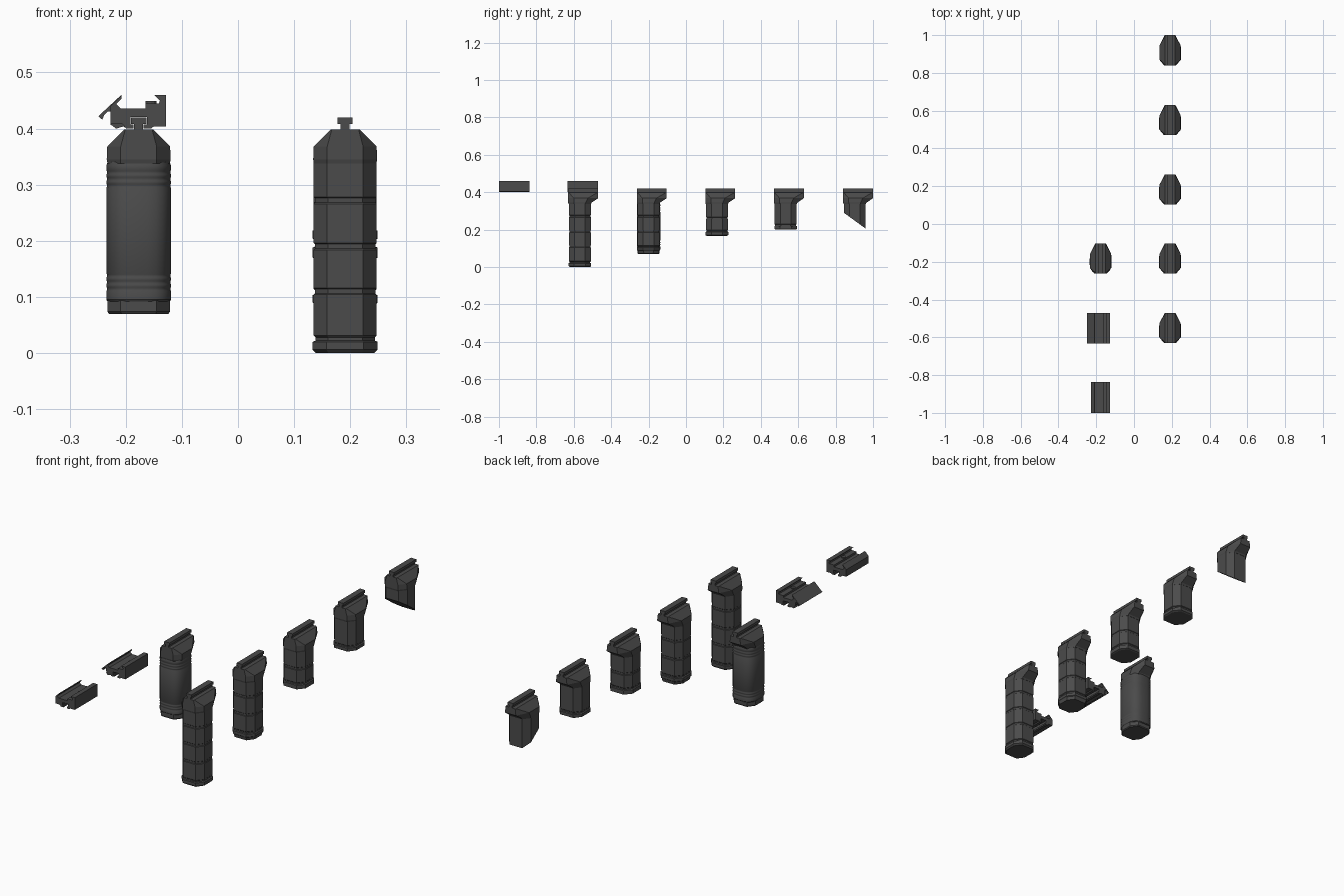
import bpy, bmesh, math

if "Cube" in bpy.data.objects:
    bpy.data.objects.remove(bpy.data.objects["Cube"])

dark = bpy.data.materials.new("dark_polymer")
dark.diffuse_color = (0.07, 0.07, 0.07, 1)
dark.use_nodes = True
dark.node_tree.nodes["Principled BSDF"].inputs["Base Color"].default_value = dark.diffuse_color


def finish(bm, name, loc=(0, 0, 0)):
    bmesh.ops.recalc_face_normals(bm, faces=bm.faces)
    me = bpy.data.meshes.new(name)
    bm.to_mesh(me)
    bm.free()
    me.materials.append(dark)
    ob = bpy.data.objects.new(name, me)
    ob.location = loc
    bpy.context.collection.objects.link(ob)
    return ob


def loft(name, rings, loc):
    bm = bmesh.new()
    loops = [[bm.verts.new(p) for p in r] for r in rings]
    n = len(loops[0])
    for a, b in zip(loops, loops[1:]):
        for i in range(n):
            j = (i + 1) % n
            bm.faces.new((a[i], a[j], b[j], b[i]))
    bm.faces.new(loops[0][::-1])
    bm.faces.new(loops[-1])
    return finish(bm, name, loc)


def extrude(name, prof, y0, y1):
    bm = bmesh.new()
    f = bm.faces.new([bm.verts.new((x, y0, z)) for x, z in prof])
    ext = bmesh.ops.extrude_face_region(bm, geom=[f])
    for v in ext["geom"]:
        if isinstance(v, bmesh.types.BMVert):
            v.co.y = y1
    return finish(bm, name)


def octagon(z, hx, y0, y1, fx, fc, bx, bc):
    """Plan outline: front flat fx wide with chamfer fc, back flat bx with chamfer bc."""
    half = [(fx, y0), (hx, y0 + fc), (hx, y1 - bc), (bx, y1)]
    return [(x, y, z) for x, y in half + [(-x, y) for x, y in half[::-1]]]


def body_ring(z, s=0.0):
    return octagon(z, 0.056 + s, -0.076 - s, 0.041 + s, 0.032 + s / 2, 0.03,
                   0.032 + s / 2, 0.03)


def head(name, x, y):
    # faceted head with a roof sloping up to the rail, overhanging at the back
    loft(name + "_head", [
        octagon(0.338, 0.0555, -0.078, 0.042, 0.032, 0.03, 0.032, 0.03),
        octagon(0.345, 0.057, -0.08, 0.046, 0.032, 0.03, 0.032, 0.032),
        octagon(0.368, 0.056, -0.08, 0.08, 0.032, 0.03, 0.028, 0.055),
        octagon(0.398, 0.026, -0.08, 0.08, 0.024, 0.004, 0.024, 0.004)], (x, y, 0))
    # T-shaped slide rail
    half = [(0.008, 0.395), (0.008, 0.408), (0.0135, 0.408), (0.0135, 0.42)]
    prof = half + [(-a, b) for a, b in half[::-1]]
    extrude(name + "_rail", [(x + a, b) for a, b in prof], y - 0.08, y + 0.08)


def grip(name, x, y, bottom, cap, grooves):
    head(name, x, y)
    # base cap: raised band between cap[0] and cap[1]
    loft(name + "_cap", [
        body_ring(bottom, -0.004), body_ring(cap[0], -0.001 if cap[0] - bottom > 0.01 else 0.002),
        body_ring(cap[0] + 0.003, 0.002), body_ring(cap[1] - 0.002, 0.002),
        body_ring(cap[1], -0.003)], (x, y, 0))
    # faceted shaft with shallow grooves
    rings = [body_ring(cap[1] - 0.003, -0.003), body_ring(cap[1] + 0.006, -0.003),
             body_ring(cap[1] + 0.009)]
    for g in sorted(grooves):
        rings += [body_ring(g - 0.006), body_ring(g - 0.004, -0.002),
                  body_ring(g + 0.004, -0.002), body_ring(g + 0.006)]
    rings.append(body_ring(0.342))
    loft(name + "_shaft", rings, (x, y, 0))


GX, LX = 0.191, -0.177

# four straight grips of decreasing length
grip("long_grip", GX, -0.55, 0.0, (0.006, 0.022), (0.11, 0.19, 0.272))
grip("medium_grip", GX, -0.183, 0.073, (0.087, 0.105), (0.19, 0.272))
grip("short_grip", GX, 0.183, 0.167, (0.170, 0.190), (0.262,))
grip("stub_grip", GX, 0.55, 0.2, (0.204, 0.22), ())

# angled stop with slanted underside
head("angled_stop", GX, 0.92)
low = [(x, y, 0.29 - (y + 0.076) * 0.085 / 0.117) for x, y, z in body_ring(0)]
loft("angled_stop_shaft", [low, body_ring(0.342)], (GX, 0.92, 0))


# smooth rounded grip
def round_ring(z, s=0.0, n=24):
    out = []
    for i in range(n):
        a = 2 * math.pi * (i + 0.5) / n
        c, d = math.cos(a), math.sin(a)
        out.append((math.copysign(abs(c) ** 0.65, c) * (0.058 + s),
                    -0.017 + math.copysign(abs(d) ** 0.75, d) * (0.063 + s), z))
    return out


head("round_grip", LX, -0.183)
rings = [round_ring(0.092, -0.002), round_ring(0.095)]
for z0 in (0.11, 0.122, 0.134, 0.294, 0.306, 0.318):
    rings += [round_ring(z0), round_ring(z0 + 0.002, -0.001),
              round_ring(z0 + 0.006, -0.001), round_ring(z0 + 0.008)]
rings += [round_ring(0.334), round_ring(0.342, -0.003)]
shaft = loft("round_grip_shaft", rings, (LX, -0.183, 0))
loft("round_grip_cap", [body_ring(0.07, -0.003), body_ring(0.074, 0.0),
                        body_ring(0.094, 0.0)], (LX, -0.183, 0))
bpy.context.view_layer.objects.active = shaft
shaft.select_set(True)
bpy.ops.object.shade_smooth_by_angle(angle=math.radians(30))

# rail clamps: shared right jaw and T-slot underside, different left jaws
right = [(-0.165, 0.436), (-0.165, 0.445), (-0.141, 0.445), (-0.139, 0.450),
         (-0.149, 0.460), (-0.128, 0.460), (-0.128, 0.404), (-0.150, 0.404),
         (-0.155, 0.400), (-0.168, 0.400), (-0.168, 0.407), (-0.1625, 0.407),
         (-0.1625, 0.421), (-0.1915, 0.421), (-0.1915, 0.407), (-0.186, 0.407),
         (-0.186, 0.400)]
flat_left = [(-0.199, 0.400), (-0.206, 0.408), (-0.227, 0.408), (-0.227, 0.440),
             (-0.208, 0.459), (-0.208, 0.453), (-0.217, 0.444), (-0.209, 0.436)]
tilt_left = [(-0.199, 0.400), (-0.204, 0.404), (-0.217, 0.400), (-0.228, 0.408),
             (-0.222, 0.411), (-0.227, 0.418), (-0.227, 0.430), (-0.232, 0.431),
             (-0.238, 0.425), (-0.242, 0.416), (-0.249, 0.422), (-0.208, 0.460),
             (-0.208, 0.454), (-0.217, 0.444), (-0.209, 0.436)]
for name, left, y in (("flat_clamp", flat_left, -0.917), ("tilted_clamp", tilt_left, -0.55)):
    extrude(name, right + left, y - 0.083, y + 0.08)
    # clamp screw head
    bm = bmesh.new()
    bmesh.ops.create_cone(bm, cap_ends=True, segments=12, radius1=0.01, radius2=0.01, depth=0.006)
    finish(bm, name + "_screw", (-0.155, y - 0.005, 0.446))
